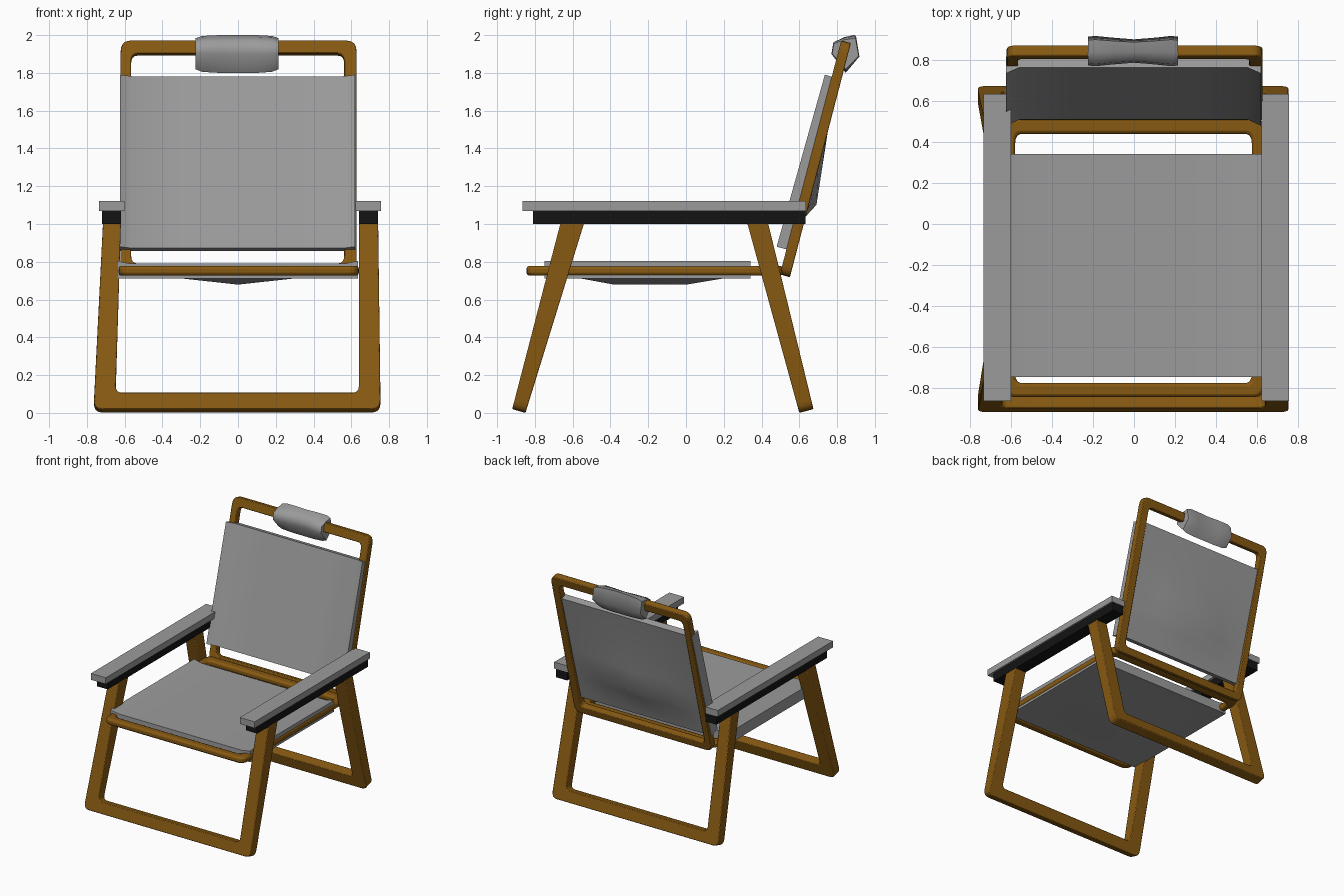
import bpy, bmesh, math
from mathutils import Vector as V

if "Cube" in bpy.data.objects:
    bpy.data.objects.remove(bpy.data.objects["Cube"])


def material(name, rgb):
    m = bpy.data.materials.new(name)
    m.diffuse_color = (*rgb, 1)
    m.use_nodes = True
    m.node_tree.nodes["Principled BSDF"].inputs["Base Color"].default_value = m.diffuse_color
    return m


WOOD = material("brown wood", (0.24, 0.10, 0.006))
GREY = material("grey fabric", (0.33, 0.33, 0.33))
BLACK = material("black rail", (0.007, 0.007, 0.007))


def finish(name, bm, mat, smooth=None):
    bmesh.ops.remove_doubles(bm, verts=bm.verts, dist=1e-5)
    bmesh.ops.recalc_face_normals(bm, faces=bm.faces)
    me = bpy.data.meshes.new(name)
    bm.to_mesh(me)
    bm.free()
    me.materials.append(mat)
    ob = bpy.data.objects.new(name, me)
    bpy.context.collection.objects.link(ob)
    if smooth:
        bpy.context.view_layer.objects.active = ob
        ob.select_set(True)
        bpy.ops.object.shade_smooth_by_angle(angle=math.radians(smooth))
        ob.select_set(False)
    return ob


def rounded(pts, r, closed, seg=4):
    """Round the corners of a 2D path."""
    out, n = [], len(pts)
    for i, p in enumerate(pts):
        p = V(p)
        if not closed and i in (0, n - 1):
            out.append(p)
            continue
        a = p + (V(pts[i - 1]) - p).normalized() * r
        b = p + (V(pts[(i + 1) % n]) - p).normalized() * r
        for k in range(seg + 1):
            t = k / seg
            out.append(a * (1 - t) ** 2 + p * 2 * t * (1 - t) + b * t * t)
    return out


def frame(name, outer, inner, closed, side_a, side_b, bevel=0.006, ro=0.05, ri=0.035):
    """Flat bent bar; (x, t) is mapped between two side-view lines of (y, z)."""
    o, i = rounded(outer, ro, closed), rounded(inner, ri, closed)
    bm = bmesh.new()

    def put(p, side):
        q = V(side[0]).lerp(V(side[1]), p[1])
        return bm.verts.new((p[0], q[0], q[1]))
    rows = [[put(a, side_a), put(b, side_a), put(b, side_b), put(a, side_b)]
            for a, b in zip(o, i)]
    n = len(rows)
    for k in range(n if closed else n - 1):
        r, s = rows[k], rows[(k + 1) % n]
        for j in range(4):
            bm.faces.new((r[j], r[(j + 1) % 4], s[(j + 1) % 4], s[j]))
    if not closed:
        bm.faces.new(rows[0])
        bm.faces.new(rows[-1])
    ob = finish(name, bm, WOOD, 30)
    m = ob.modifiers.new("edge", 'BEVEL')
    m.width, m.segments, m.limit_method, m.angle_limit = bevel, 2, 'ANGLE', 0.9
    return ob


def rect(x0, x1, t0, t1):
    return [(x0, t0), (x1, t0), (x1, t1), (x0, t1)]


def lerp_table(tab, x):
    for (a, fa), (b, fb) in zip(tab, tab[1:]):
        if x <= b:
            return fa + (fb - fa) * (x - a) / (b - a)
    return tab[-1][1]


def slab(name, xs, vs, top, under, origin, vdir, ndir):
    """Fabric panel: two offset grids joined round the rim."""
    bm = bmesh.new()
    origin, vdir, ndir = V(origin), V(vdir), V(ndir)

    def grid(f):
        return [[bm.verts.new(origin + V((x, 0, 0)) + vdir * v + ndir * f(x, v))
                 for v in vs] for x in xs]
    A, B = grid(top), grid(under)
    nx, nv = len(xs), len(vs)
    for g in (A, B):
        for i in range(nx - 1):
            for j in range(nv - 1):
                bm.faces.new((g[i][j], g[i + 1][j], g[i + 1][j + 1], g[i][j + 1]))
    rim = ([(i, 0) for i in range(nx)] + [(nx - 1, j) for j in range(1, nv)]
           + [(i, nv - 1) for i in range(nx - 2, -1, -1)] + [(0, j) for j in range(nv - 2, 0, -1)])
    for (a, b), (c, d) in zip(rim, rim[1:] + rim[:1]):
        bm.faces.new((A[a][b], A[c][d], B[c][d], B[a][b]))
    return finish(name, bm, GREY, 30)


def box(name, x0, x1, y0, y1, z0, z1, mat):
    bm = bmesh.new()
    bmesh.ops.create_cube(bm, size=1)
    for v in bm.verts:
        v.co = ((x0 + x1) / 2 + v.co.x * (x1 - x0), (y0 + y1) / 2 + v.co.y * (y1 - y0),
                (z0 + z1) / 2 + v.co.z * (z1 - z0))
    return finish(name, bm, mat)


# Leg loops, open at the top and leaning apart
leg_out = [(-0.715, 1), (-0.765, 0), (0.755, 0), (0.742, 1)]
leg_in = [(-0.62, 1), (-0.648, 0.09), (0.64, 0.09), (0.64, 1)]
frame("front_leg", leg_out, leg_in, False,
      [(-0.92, 0.02), (-0.665, 1.003)], [(-0.85, 0.0), (-0.54, 1.003)])
frame("rear_leg", leg_out, leg_in, False,
      [(0.60, 0.0), (0.325, 1.003)], [(0.675, 0.02), (0.435, 1.003)])

# Seat ring (t runs front to back) and backrest ring (t runs bottom to top)
frame("seat_frame", rect(-0.632, 0.64, 0, 1), rect(-0.58, 0.575, 0.05, 0.945), True,
      [(-0.845, 0.727), (0.515, 0.727)], [(-0.845, 0.778), (0.515, 0.778)], 0.016)
frame("back_frame", rect(-0.622, 0.628, 0, 1), rect(-0.566, 0.562, 0.048, 0.945), True,
      [(0.497, 0.733), (0.822, 1.972)], [(0.55, 0.718), (0.873, 1.958)])

# Armrests: black rail with grey pad on top
for side, rail, pad in (("left", (-0.72, -0.62), (-0.735, -0.60)),
                        ("right", (0.64, 0.742), (0.622, 0.757))):
    box(side + "_arm_rail", *rail, -0.81, 0.632, 1.0, 1.07, BLACK)
    box(side + "_arm_pad", *pad, -0.865, 0.635, 1.07, 1.122, GREY)

# Seat fabric with sagging underside
slab("seat", [-0.64, -0.57, -0.3, 0, 0.3, 0.565, 0.635], [-0.748, -0.56, -0.38, 0, 0.2, 0.342],
     lambda x, v: 0.805 - 0.015 * (abs(x) < 0.6),
     lambda x, v: 0.712 - max(0, 1 - abs(x) / 0.3)
     * lerp_table([(-0.75, 0), (-0.56, 0), (-0.38, 0.033), (0, 0.033), (0.2, 0), (0.35, 0)], v),
     (0, 0, 0), (0, 1, 0), (0, 0, 1))

# Backrest fabric, front hollowed, rear bulging low down
slab("backrest", [-0.625, -0.56, -0.3, 0, 0.3, 0.555, 0.62], [0, 0.185, 0.27, 0.45, 0.67, 0.945],
     lambda x, v: -0.03 * (abs(x) < 0.6),
     lambda x, v: -0.085 - max(0, 1 - abs(x) / 0.56)
     * lerp_table([(0, 0), (0.185, 0.015), (0.27, 0.058), (0.67, 0.01), (0.945, 0)], v),
     (0, 0.48, 0.88), (0, 0.27, 0.963), (0, -0.963, 0.27))

# Headrest pillow, pinched in the middle
bm = bmesh.new()
section = [(0.78, 1.965), (0.84, 1.99), (0.90, 2.0), (0.918, 1.885), (0.845, 1.80), (0.77, 1.90)]
rings = []
for x, sy, sz in ((-0.225, 0.95, 0.82), (-0.19, 1, 0.95), (-0.1, 0.88, 1), (0, 0.77, 1),
                  (0.1, 0.88, 1), (0.18, 1, 0.95), (0.215, 0.95, 0.82)):
    rings.append([bm.verts.new((x, 0.845 + (y - 0.845) * sy, 1.91 + (z - 1.91) * sz))
                  for y, z in section])
for r, s in zip(rings, rings[1:]):
    for j in range(6):
        k = (j + 1) % 6
        bm.faces.new((r[j], r[k], s[k], s[j]))
bm.faces.new(rings[0])
bm.faces.new(rings[-1])
finish("headrest", bm, GREY, 65)
